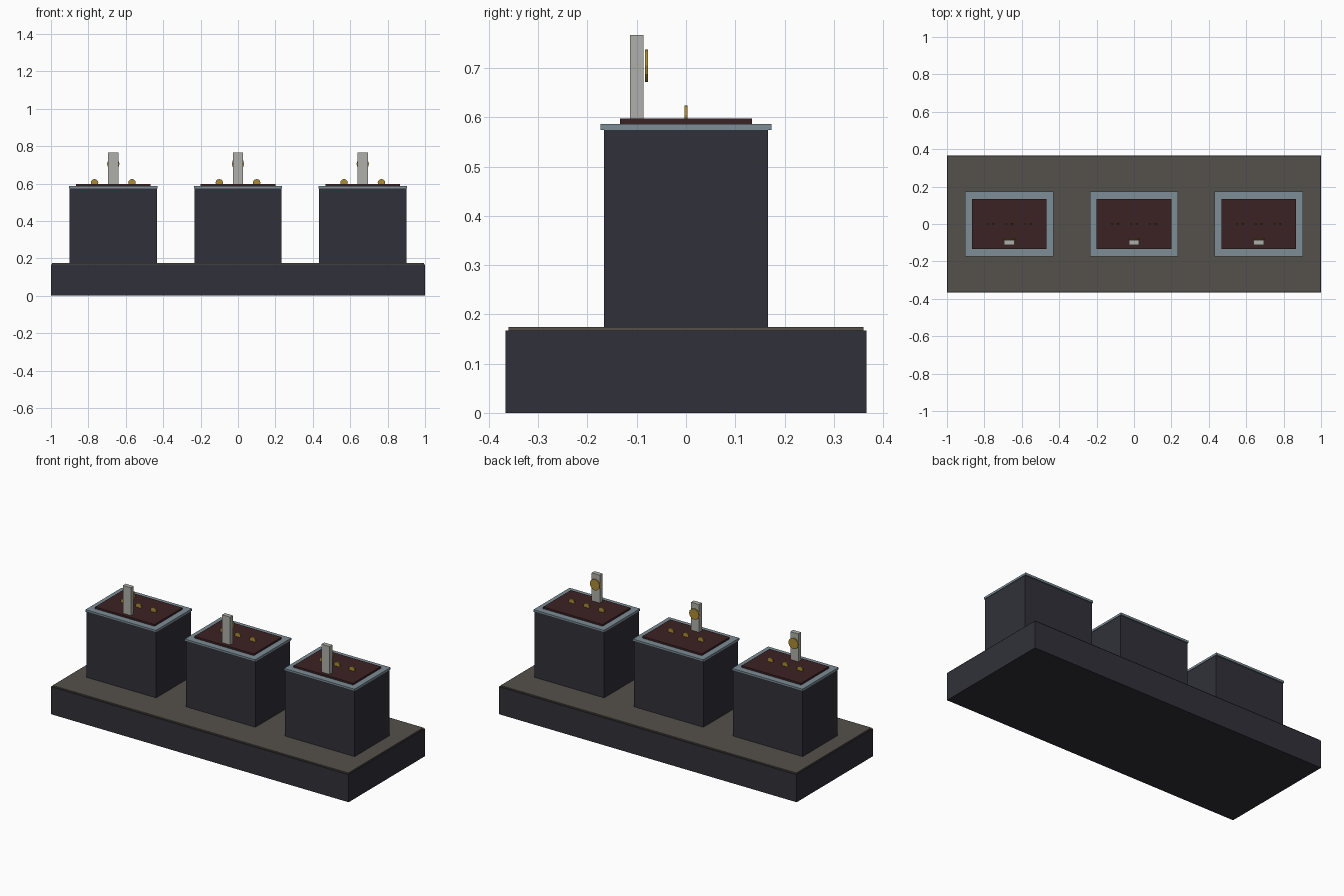
import bpy
import math

default = bpy.data.objects.get("Cube")
if default:
    bpy.data.objects.remove(default, do_unlink=True)


def material(name, rgb):
    mat = bpy.data.materials.new(name)
    mat.use_nodes = True
    mat.diffuse_color = (*rgb, 1)
    mat.node_tree.nodes["Principled BSDF"].inputs["Base Color"].default_value = (*rgb, 1)
    return mat


charcoal = material("charcoal", (0.03, 0.03, 0.041))
stone = material("warm grey stone", (0.089, 0.082, 0.069))
steel = material("blue grey steel", (0.205, 0.266, 0.305))
maroon = material("dark maroon", (0.046, 0.016, 0.017))
silver = material("pale grey", (0.43, 0.43, 0.4))
gold = material("gold", (0.42, 0.26, 0.035))


def box(name, x, y, width, depth, bottom, top, mat):
    bpy.ops.mesh.primitive_cube_add(size=1, location=(x, y, (bottom + top) / 2))
    ob = bpy.context.object
    ob.name = name
    ob.scale = (width, depth, top - bottom)
    bpy.ops.object.transform_apply(location=False, rotation=False, scale=True)
    ob.data.materials.append(mat)


def disc(name, x, y, z, radius):
    # Upright coin facing front and back
    bpy.ops.mesh.primitive_cylinder_add(vertices=12, radius=radius, depth=0.0067,
                                        location=(x, y, z),
                                        rotation=(math.pi / 2, 0, 0))
    ob = bpy.context.object
    ob.name = name
    ob.data.materials.append(gold)


# Shared platform
box("platform", 0, 0, 2, 0.733, 0, 0.167, charcoal)
box("platform_top", 0, 0, 1.987, 0.72, 0.167, 0.174, stone)

# Three display pedestals
for side, cx in (("right", -0.667), ("middle", 0), ("left", 0.667)):
    box(side + "_pedestal", cx, 0, 0.467, 0.333, 0.174, 0.574, charcoal)
    box(side + "_rim", cx, 0, 0.473, 0.347, 0.574, 0.587, steel)
    box(side + "_panel", cx, 0, 0.4, 0.267, 0.587, 0.598, maroon)
    box(side + "_post", cx, -0.1, 0.054, 0.027, 0.598, 0.767, silver)
    disc(side + "_medallion", cx, -0.08, 0.705, 0.033)
    for i in (-1, 0, 1):
        disc(f"{side}_coin_{i + 2}", cx + i * 0.1, 0, 0.604, 0.02)
